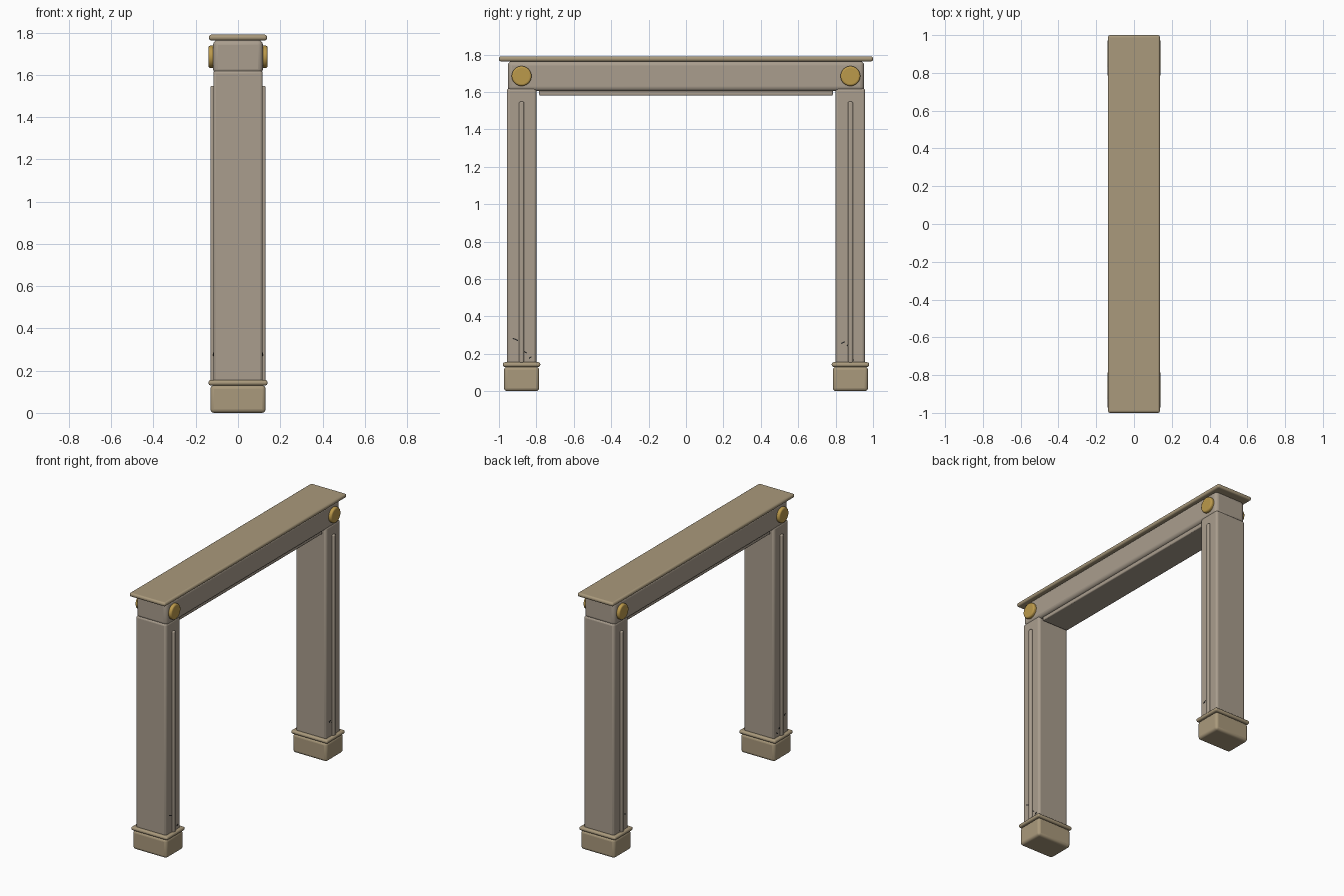
import bpy
from math import radians, pi

if "Cube" in bpy.data.objects:
    bpy.data.objects.remove(bpy.data.objects["Cube"])


def mat(name, rgb):
    m = bpy.data.materials.new(name)
    m.diffuse_color = (*rgb, 1)
    m.use_nodes = True
    m.node_tree.nodes["Principled BSDF"].inputs["Base Color"].default_value = m.diffuse_color
    return m


STONE = mat("taupe_stone", (0.40, 0.34, 0.27))
TAN = mat("tan_stone", (0.40, 0.32, 0.20))
GOLD = mat("gold", (0.50, 0.32, 0.07))
DARK = mat("dark_crack", (0.02, 0.02, 0.02))


def finish(o, name, m, bevel, segs):
    o.name = name
    o.data.materials.append(m)
    if bevel:
        b = o.modifiers.new("bevel", 'BEVEL')
        b.width = bevel
        b.segments = segs
        b.limit_method = 'ANGLE'
    bpy.ops.object.shade_smooth_by_angle(angle=radians(35))
    return o


def box(name, lo, hi, m, bevel=0.0, segs=3, rot_x=0.0):
    c = [(a + b) / 2 for a, b in zip(lo, hi)]
    bpy.ops.mesh.primitive_cube_add(size=1, location=c)
    o = bpy.context.object
    o.scale = [b - a for a, b in zip(lo, hi)]
    bpy.ops.object.transform_apply(location=False, rotation=False, scale=True)
    o.rotation_euler.x = rot_x
    return finish(o, name, m, bevel, segs)


# beam, top slab and strip under the beam
box("lintel", (-0.118, -0.953, 1.604), (0.118, 0.953, 1.765), STONE, 0.024, 4)
box("cap_slab", (-0.138, -1, 1.763), (0.138, 1, 1.79), TAN, 0.012, 4)
box("under_strip", (-0.10, -0.785, 1.58), (0.10, 0.785, 1.61), STONE, 0.006, 2)

# crack marks: (y, z, length, tilt) on each post
CRACKS = {
    -1: [(-0.912, 0.277, 0.030, -0.4), (-0.858, 0.208, 0.016, -0.6),
         (-0.833, 0.180, 0.016, 0.6), (-0.880, 0.163, 0.018, 0.3)],
    1: [(0.840, 0.260, 0.022, 0.4), (0.864, 0.243, 0.010, -0.7),
        (0.890, 0.166, 0.018, 0.2)],
}

for s, end in ((-1, "front"), (1, "back")):
    yc = 0.879 * s

    def centred(name, hx, hy, z0, z1, m, bevel, segs=3):
        box(f"{end}_{name}", (-hx, yc - hy, z0), (hx, yc + hy, z1), m, bevel, segs)

    # post with plinth and collar
    centred("post", 0.117, 0.079, 0.12, 1.62, STONE, 0.014)
    centred("plinth", 0.131, 0.094, 0.0, 0.131, TAN, 0.018, 4)
    centred("collar", 0.14, 0.100, 0.13, 0.155, TAN, 0.011, 4)

    for sx, side in ((-1, "left"), (1, "right")):
        # raised rib on the post face
        x0, x1 = sorted((0.10 * sx, 0.131 * sx))
        box(f"{end}_{side}_rib", (x0, yc - 0.014, 0.15), (x1, yc + 0.014, 1.548),
            STONE, 0.008)
        # round gold medallion
        bpy.ops.mesh.primitive_cylinder_add(
            vertices=40, radius=0.053, depth=0.05,
            location=(0.115 * sx, yc, 1.685), rotation=(0, pi / 2, 0))
        finish(bpy.context.object, f"{end}_{side}_medallion", GOLD, 0.010, 4)
        # small cracks near the base
        for i, (y, z, length, tilt) in enumerate(CRACKS[s]):
            x0, x1 = sorted((0.112 * sx, 0.119 * sx))
            box(f"{end}_{side}_crack_{i}", (x0, y - length / 2, z - 0.003),
                (x1, y + length / 2, z + 0.003), DARK, rot_x=tilt)
